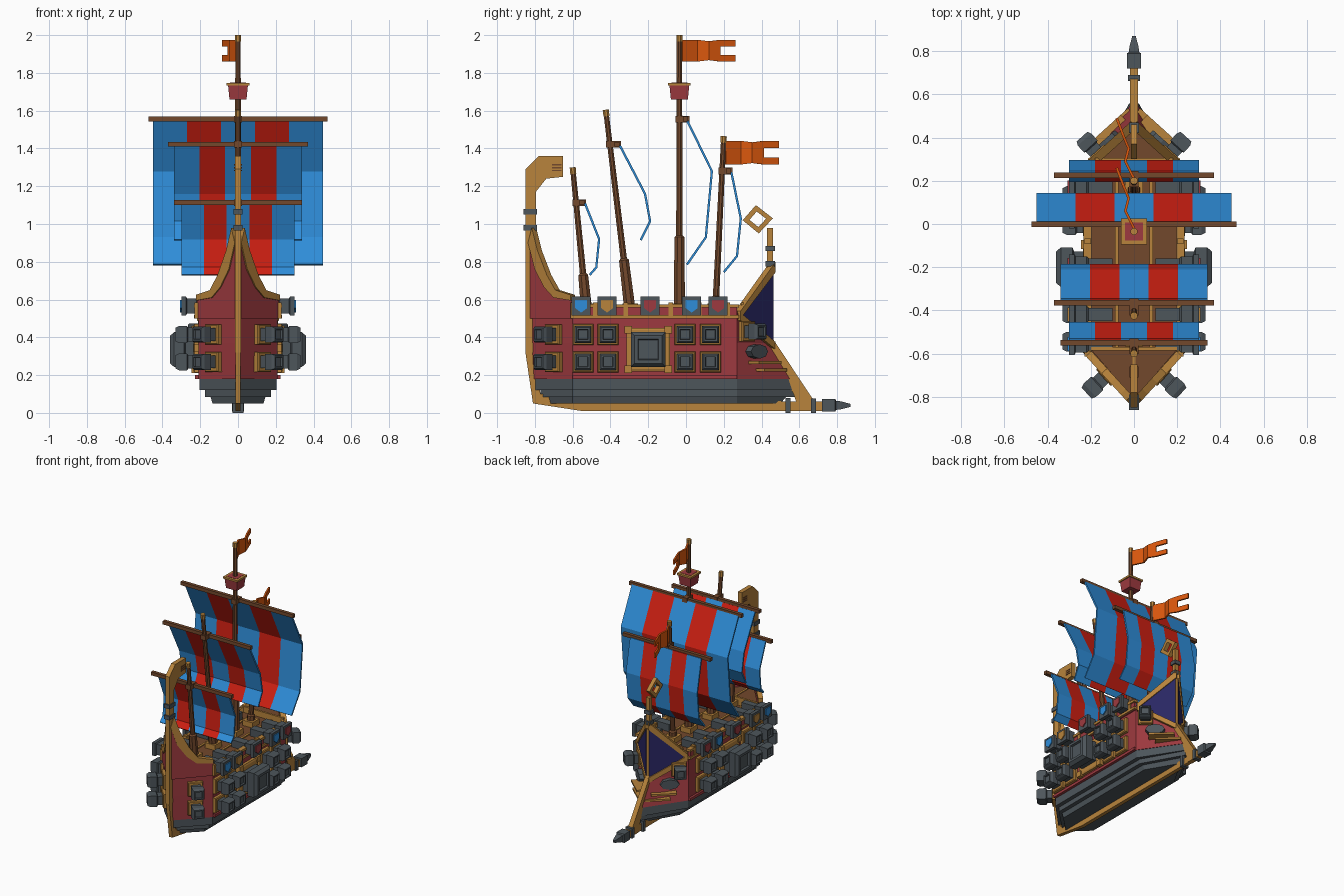
import bpy, bmesh
from math import pi, cos, sin, sqrt
from mathutils import Vector

if "Cube" in bpy.data.objects:
    bpy.data.objects.remove(bpy.data.objects["Cube"])


def material(name, *rgb):
    m = bpy.data.materials.new(name)
    m.use_nodes = True
    m.diffuse_color = (*rgb, 1)
    m.node_tree.nodes["Principled BSDF"].inputs["Base Color"].default_value = (*rgb, 1)
    return m


RED = material("hull red", .34, .042, .05)
TAN = material("tan wood", .48, .23, .045)
BROWN = material("brown wood", .17, .065, .025)
GREY = material("iron grey", .075, .092, .105)
BLUE = material("sail blue", .028, .27, .7)
SCARLET = material("sail red", .62, .014, .006)
ORANGE = material("flag orange", .7, .095, .004)
NAVY = material("navy", .022, .02, .125)
X, Y, Z = Vector((1, 0, 0)), Vector((0, 1, 0)), Vector((0, 0, 1))


def finish(name, bm, *mats):
    bmesh.ops.recalc_face_normals(bm, faces=bm.faces)
    mesh = bpy.data.meshes.new(name)
    bm.to_mesh(mesh)
    bm.free()
    for m in mats:
        mesh.materials.append(m)
    ob = bpy.data.objects.new(name, mesh)
    bpy.context.collection.objects.link(ob)
    return ob


def loft(name, rings, mat):
    """Closed skin through rings of equal point count."""
    bm = bmesh.new()
    vs = [[bm.verts.new(p) for p in r] for r in rings]
    n = len(vs[0])
    bm.faces.new(vs[0])
    bm.faces.new(vs[-1])
    for a, b in zip(vs, vs[1:]):
        for i in range(n):
            j = (i + 1) % n
            bm.faces.new((a[i], a[j], b[j], b[i]))
    return finish(name, bm, mat)


def prism(name, pts, mat, thick, o=Vector(), u=Y, v=Z, w=X):
    """Flat outline in the u-v plane, thickened along w."""
    return loft(name, [[o + u * a + v * b + w * k * thick for a, b in pts] for k in (-.5, .5)], mat)


def box(name, lo, hi, mat):
    (a, b, c), (d, e, f) = lo, hi
    return prism(name, [(b, c), (e, c), (e, f), (b, f)], mat, d - a, o=X * (a + d) / 2)


def lathe(name, profile, o, direction, mat, n=4):
    """Profile of (half width, distance) around a direction; n=4 gives square sections."""
    q = Vector(direction).to_track_quat('Z', 'Y')
    k = 1 / cos(pi / n)
    return loft(name, [[Vector(o) + q @ Vector((r * k * cos((i + .5) * 2 * pi / n),
                r * k * sin((i + .5) * 2 * pi / n), d)) for i in range(n)] for r, d in profile], mat)


def sheet(name, rows, thick, mats, pick=lambda i, j: 0):
    """Cloth from rows of points; pick returns a material index, or None for a gap."""
    bm = bmesh.new()
    vs = [[bm.verts.new(p) for p in r] for r in rows]
    for i in range(len(vs) - 1):
        for j in range(len(vs[0]) - 1):
            if pick(i, j) is not None:
                f = bm.faces.new((vs[i][j], vs[i][j + 1], vs[i + 1][j + 1], vs[i + 1][j]))
                f.material_index = pick(i, j)
    ob = finish(name, bm, *mats)
    mod = ob.modifiers.new("thickness", 'SOLIDIFY')
    mod.thickness, mod.offset = thick, 0


def plan(z, half, stern, bow, s0=-.6, b0=.27):
    return [(0, stern, z), (half, s0, z), (half, b0, z), (0, bow, z), (-half, b0, z), (-half, s0, z)]


# Hull, stepped bottom and decks
loft("hull", [plan(.18, .21, -.82, .575), plan(.37, .21, -.83, .46), plan(.53, .21, -.83, .46)], RED)
loft("bottom_upper_step", [plan(.12, .205, -.81, .59), plan(.18, .205, -.81, .57)], GREY)
loft("bottom_middle_step", [plan(.085, .175, -.77, .58), plan(.12, .175, -.77, .58)], GREY)
loft("bottom_lower_step", [plan(.05, .135, -.73, .5), plan(.085, .145, -.74, .53)], GREY)
loft("deck", [plan(.53, .205, -.8, .44), plan(.54, .205, -.8, .44)], BROWN)
prism("stern_deck", [(0, -.81), (.2, -.58), (-.2, -.58)], BROWN, .06, o=Z * .56, u=X, v=Y, w=Z)
prism("bow_deck", [(0, .45), (.17, .3), (-.17, .3)], BROWN, .04, o=Z * .555, u=X, v=Y, w=Z)
box("stern_deck_edge", (-.2, -.585, .53), (.2, -.57, .6), TAN)
box("bow_deck_edge", (-.18, .29, .53), (.18, .305, .585), TAN)
box("stern_deck_centre", (-.008, -.8, .58), (.008, -.58, .595), TAN)

# Keel, stern post with hooked head, bow post and ram
prism("keel", [(-.85, .32), (-.81, .05), (-.55, .01), (.7, .01), (.7, .06), (-.5, .07),
               (-.77, .1), (-.81, .32)], TAN, .028)
prism("stern_post", [(-.85, .32), (-.85, 1.29), (-.78, 1.36), (-.65, 1.36), (-.65, 1.25), (-.74, 1.24),
                     (-.795, 1.17), (-.795, .95), (-.81, .8), (-.81, .32)], TAN, .034)
for i in range(3):
    box("head_groove", (-.02, -.71, 1.28 + i * .015), (.02, -.66, 1.287 + i * .015), BROWN)
prism("bow_post", [(.43, .35), (.46, .35), (.46, .98), (.43, .98)], TAN, .03)
prism("ram_beam", [(.43, .35), (.465, .385), (.68, .06), (.72, .06), (.72, .01), (.6, .01), (.57, .1)], TAN, .036)
for z in (.98, 1.065):
    box("stern_post_band", (-.024, -.86, z - .015), (.024, -.79, z + .015), GREY)
for z in (.79, .87):
    box("bow_post_band", (-.024, .42, z - .014), (.024, .47, z + .014), GREY)
for y, top in ((.54, .08), (.675, .075)):
    box("ram_band", (-.028, y - .014, 0), (.028, y + .014, top), GREY)
lathe("ram_tip", [(.033, 0), (.033, .07), (.024, .075), (.021, .1), (.008, .15)], (0, .72, .04), Y, GREY)

# Diamond figurehead ring from four bars
corners = [(.37, 1.1), (.46, 1.03), (.385, .95), (.3, 1.02)]
inner = [(.38 + (y - .38) * .55, 1.025 + (z - 1.025) * .55) for y, z in corners]
for i in range(4):
    j = (i + 1) % 4
    prism("figurehead_bar", [corners[i], corners[j], inner[j], inner[i]], TAN, .03)


def gun(name, o, d, size, reach):
    """Tan port frame with a stepped square barrel."""
    f = size * 1.25
    lathe(name + "_frame", [(f, -.01), (f, .02), (f * .9, .025)], o, d, TAN)
    lathe(name, [(size * .8, 0), (size * .8, reach * .45), (size, reach * .5), (size, reach * .85),
                 (size * .8, reach), (size * .6, reach), (size * .55, reach * .9)], o, d, GREY)


shield = [(-.032, .03), (.032, .03), (.032, -.012), (0, -.036), (-.032, -.012)]
for s in (-1, 1):
    # Stern bulwark and its sweeping tan cap, laid on the diagonal
    so, su = Vector((0, -.83, 0)), Vector((s * .21 / .23, 1, 0))
    sn = Vector((s * .23, -.21, 0)).normalized()
    so = so - su * -.83
    low = [(-.825, .9), (-.79, .76), (-.74, .665), (-.69, .61), (-.6, .595)]
    high = [(-.805, .98), (-.775, .86), (-.725, .73), (-.68, .65), (-.6, .625)]
    prism("stern_bulwark", [(-.83, .5)] + low + [(-.6, .5)], RED, .02, so, su, Z, sn)
    prism("stern_cap", low + high[::-1], TAN, .035, so, su, Z, sn)
    # Navy bow panel with tan edges
    bu = Vector((-s * .21 / .19, 1, 0))
    bo = Vector((s * .21, .27, 0)) - bu * .27
    bn = Vector((s * .19, .21, 0)).normalized()
    prism("bow_panel", [(.29, .52), (.455, .77), (.455, .36)], NAVY, .022, bo, bu, Z, bn)
    prism("bow_upper_edge", [(.275, .5), (.275, .54), (.46, .8), (.46, .745)], TAN, .04, bo, bu, Z, bn)
    prism("bow_lower_edge", [(.275, .53), (.46, .375), (.46, .335), (.275, .49)], TAN, .04, bo, bu, Z, bn)
    disc = [(.36 + .045 * cos(i * pi / 4), .325 + .038 * sin(i * pi / 4)) for i in range(8)]
    prism("bow_disc", disc, GREY, .08, bo, bu, Z, bn)
    for y, z in ((.4, .26), (.43, .22)):
        prism("bow_strake", [(y - .07, z), (y + .05, z), (y + .05, z + .014), (y - .07, z + .014)],
              TAN, .15, bo, bu, Z, bn)
    # Side rails and posts
    sx = s * .215
    box("side_bulwark", (sx - .012, -.6, .5), (sx + .008, .27, .56), RED)
    for z in (.5, .557):
        box("side_rail", (sx - .018, -.6, z), (sx + .018, .28, z + .018), TAN)
    for y in (-.6, -.48, -.32, -.08, .07, .22):
        box("rail_post", (sx - .015, y - .012, .5), (sx + .015, y + .012, .585), TAN)
    box("side_strake", (sx - .012, -.6, .18), (sx + .01, .27, .2), RED)
    box("deck_plank", (s * .08 - .008, -.57, .54), (s * .08 + .008, .29, .548), TAN)
    # Broadside guns, angled end guns and the large centre gun
    for z in (.415, .27):
        for y in (-.545, -.413, -.005, .13):
            gun("side_gun", (s * .21, y, z), X * s, .045, .12)
        gun("stern_gun", so + su * -.695 + Z * z, sn, .042, .13)
    gun("bow_gun", bo + bu * .315 + Z * .43, bn, .042, .12)
    gun("centre_gun", (s * .21, -.2, .335), X * s, .092, .15)
    for dy in (-.105, .105):
        for dz in (-.105, .105):
            lathe("centre_frame_corner", [(.02, 0), (.02, .035)], (s * .21, -.2 + dy, .335 + dz), X * s, TAN)
    # Deck guns with painted shields
    for y, mat in ((-.555, BLUE), (-.418, TAN), (-.19, RED), (.03, BLUE), (.17, RED)):
        lathe("deck_gun", [(.03, 0), (.03, .11), (.04, .12), (.04, .17), (.05, .175), (.05, .2)],
              (s * .1, y, .565), X * s, GREY)
        prism("deck_gun_shield", shield, mat, .008, Vector((s * .303, y, .567)))

# Masts, yards and striped sails
rigs = [
    ("rear", (-.525, .53), (-.6, 1.3), .2, (-.55, 1.113), .34, .3,
     [(-.535, 1.11), (-.46, .92), (-.475, .77), (-.51, .73)]),
    ("second", (-.295, .53), (-.425, 1.605), .28, (-.365, 1.422), .37, .34,
     [(-.35, 1.415), (-.217, 1.16), (-.19, 1.015), (-.24, .915)]),
    ("main", (-.035, .53), (-.035, 2), .4, (-.002, 1.555), .475, .45,
     [(.005, 1.55), (.137, 1.28), (.105, .93), (.005, .785)]),
    ("fore", (.155, .53), (.2, 1.465), .08, (.225, 1.28), .37, .3,
     [(.24, 1.275), (.29, 1.03), (.27, .83), (.2, .745)]),
]
for name, foot, top, thick, (yy, yz), yard, half, curve in rigs:
    a, b = Vector((0, *foot)), Vector((0, *top))
    d = b - a
    n = d.length
    lathe(name + "_mast", [(.03, 0), (.026, thick), (.017, thick + .01), (.014, n - .035)], a, d, BROWN, 8)
    lathe(name + "_mast_tip", [(.016, n - .035), (.016, n)], a, d, TAN, 8)
    box(name + "_mast_step", (-.042, foot[0] - .042, .54), (.042, foot[0] + .042, .58), TAN)
    box(name + "_yard", (-yard, yy - .013, yz - .013), (yard, yy + .013, yz + .013), BROWN)
    my = a.y + d.y * (yz - a.z) / d.z
    box(name + "_yard_joint", (-.02, my - .02, yz - .018), (.02, yy + .02, yz + .018), BROWN)
    sheet(name + "_sail", [[(half * (2 * j / 5 - 1), y, z) for j in range(6)] for y, z in curve],
          .012, (BLUE, SCARLET), lambda i, j: j % 2)

# Crow's nest
lathe("crows_nest", [(.045, 0), (.053, .08)], (0, -.035, 1.66), Z, RED)
lathe("crows_nest_rim", [(.06, 0), (.06, .014)], (0, -.035, 1.733), Z, TAN)
lathe("crows_nest_floor", [(.042, 0), (.042, .003)], (0, -.035, 1.746), Z, RED)

# Forked zigzag flags
for name, y0, z0, h in (("main_flag", -.02, 1.86, .115), ("fore_flag", .21, 1.315, .125)):
    path = [(0, 0), (-.04, .08), (-.025, .14), (-.05, .2), (-.08, .28)]
    rows = [[(x, y0 + y, z0 + h * t - (.015 if y == .14 else 0) * (t - .5)) for t in (0, .3, .7, 1)]
            for x, y in path]
    sheet(name, rows, .012, (ORANGE,), lambda i, j: None if i == 3 and j == 1 else 0)
